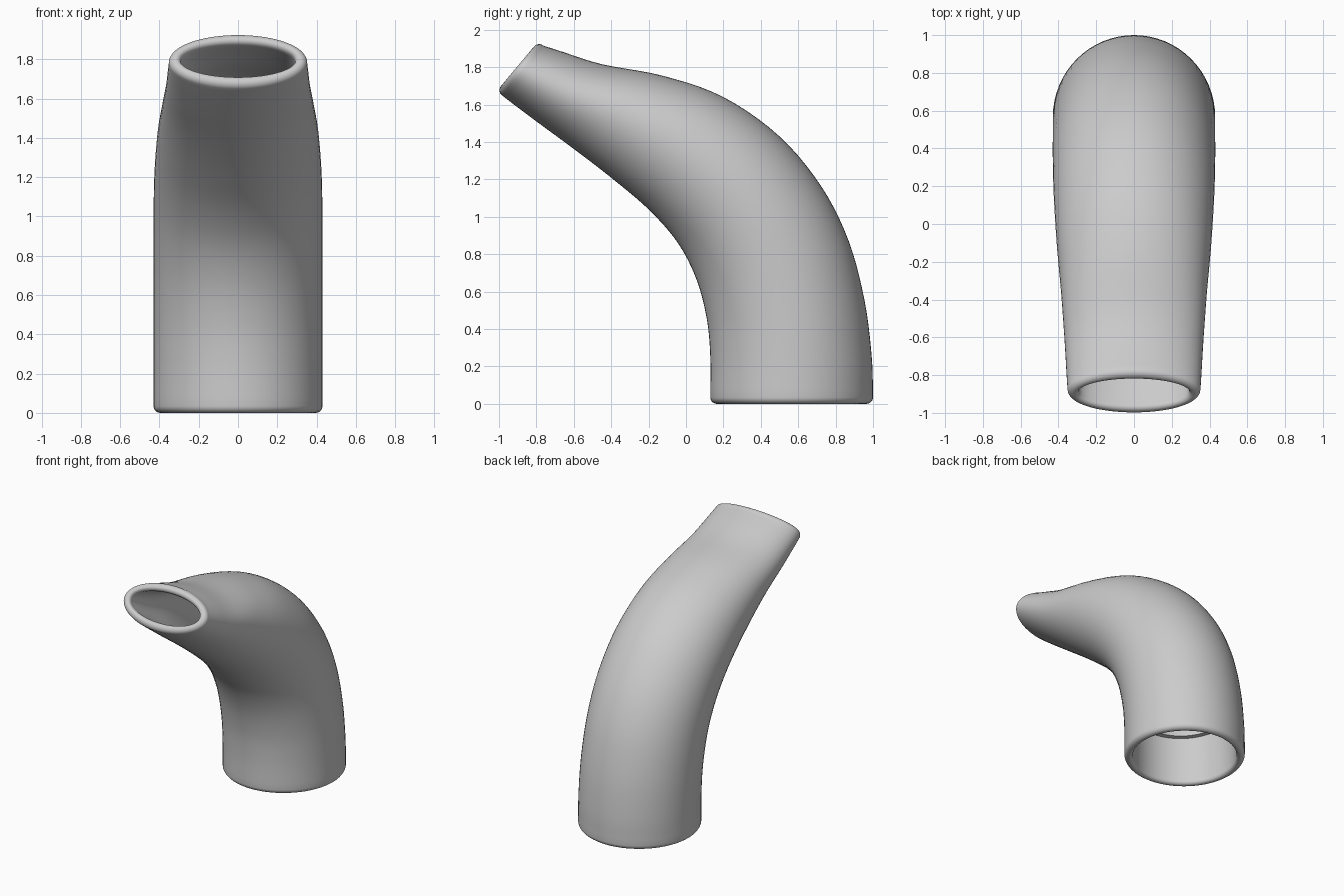
import bpy, bmesh, math
from mathutils import Vector

cube = bpy.data.objects.get("Cube")
if cube:
    bpy.data.objects.remove(cube, do_unlink=True)

SIDES, STEPS, ARC = 64, 5, 6
WALL, ROUND, LEDGE = 0.06, 0.035, 0.035
LEDGE_RING = 8

# Stations along the bend: front/lower edge (y, z), back/upper edge (y, z), half width
stations = [Vector(s) for s in (
    (0.13, ROUND, 1.00, ROUND, 0.43),
    (0.13, 0.25, 0.993, 0.25, 0.43),
    (0.112, 0.45, 0.955, 0.55, 0.43),
    (0.058, 0.66, 0.87, 0.87, 0.43),
    (-0.04, 0.855, 0.725, 1.16, 0.43),
    (-0.19, 1.03, 0.50, 1.43, 0.425),
    (-0.38, 1.193, 0.20, 1.64, 0.41),
    (-0.58, 1.348, -0.12, 1.753, 0.387),
    (-0.77, 1.488, -0.45, 1.816, 0.368),
    (-0.90, 1.585, -0.66, 1.882, 0.358),
    (-0.985, 1.65, -0.763, 1.915, 0.352),
)]


def smooth_path(points, steps):
    """Catmull-Rom interpolation of the stations."""
    ends = [2 * points[0] - points[1]] + points + [2 * points[-1] - points[-2]]
    path = []
    for a, b, c, d in zip(ends, ends[1:], ends[2:], ends[3:]):
        for i in range(steps):
            t = i / steps
            path.append(b + (c - a) * t / 2 + (2 * a - 5 * b + 4 * c - d) * t**2 / 2
                        + (3 * b - a - 3 * c + d) * t**3 / 2)
    return path + [points[-1]]


def add_ring(bm, station, inset=0, shift=0):
    """Elliptical ring, shrunk by inset and moved along the tube by shift."""
    y0, z0, y1, z1, width = station
    low, high = Vector((0, y0, z0)), Vector((0, y1, z1))
    across = (high - low).normalized()
    half = across * ((high - low).length / 2 - inset)
    centre = (low + high) / 2 + Vector((0, -across.z, across.y)) * shift
    side = Vector((width - inset, 0, 0))
    angles = [math.tau * i / SIDES for i in range(SIDES)]
    return [bm.verts.new(centre + half * math.sin(a) + side * math.cos(a)) for a in angles]


def rim_profile():
    """Inset and shift pairs from the outer skin over the rounded rim to the bore."""
    inner = WALL - ROUND
    quarter = [math.pi / 2 * i / ARC for i in range(1, ARC + 1)]
    outside = [(ROUND * (1 - math.cos(a)), ROUND * math.sin(a)) for a in quarter]
    inside = [(ROUND + inner * math.sin(a), ROUND - inner * (1 - math.cos(a))) for a in quarter]
    return outside + inside


# Closed loop of rings: outer skin, tip rim, bore with a socket ledge, base rim
bm = bmesh.new()
path = smooth_path(stations, STEPS)
last = len(path) - 1
rings = [add_ring(bm, s) for s in path]
rings += [add_ring(bm, path[-1], inset, shift) for inset, shift in rim_profile()]
for i in range(last, LEDGE_RING - 1, -1):
    narrowing = LEDGE * (last - i) / (last - LEDGE_RING)
    rings.append(add_ring(bm, path[i], WALL + narrowing))
rings += [add_ring(bm, path[i], WALL) for i in range(LEDGE_RING, -1, -1)]
rings += [add_ring(bm, path[0], inset, -shift) for inset, shift in reversed(rim_profile())]

for ring, following in zip(rings, rings[1:] + rings[:1]):
    for i in range(SIDES):
        j = (i + 1) % SIDES
        bm.faces.new((ring[i], ring[j], following[j], following[i]))
bmesh.ops.recalc_face_normals(bm, faces=bm.faces)
mesh = bpy.data.meshes.new("bent_tube")
bm.to_mesh(mesh)
bm.free()

tube = bpy.data.objects.new("bent_tube", mesh)
bpy.context.collection.objects.link(tube)

grey = bpy.data.materials.new("plain grey")
grey.use_nodes = True
colour = (0.6, 0.6, 0.6, 1)
grey.diffuse_color = colour
grey.node_tree.nodes["Principled BSDF"].inputs["Base Color"].default_value = colour
mesh.materials.append(grey)

bpy.context.view_layer.objects.active = tube
tube.select_set(True)
bpy.ops.object.shade_smooth_by_angle(angle=math.radians(50))
